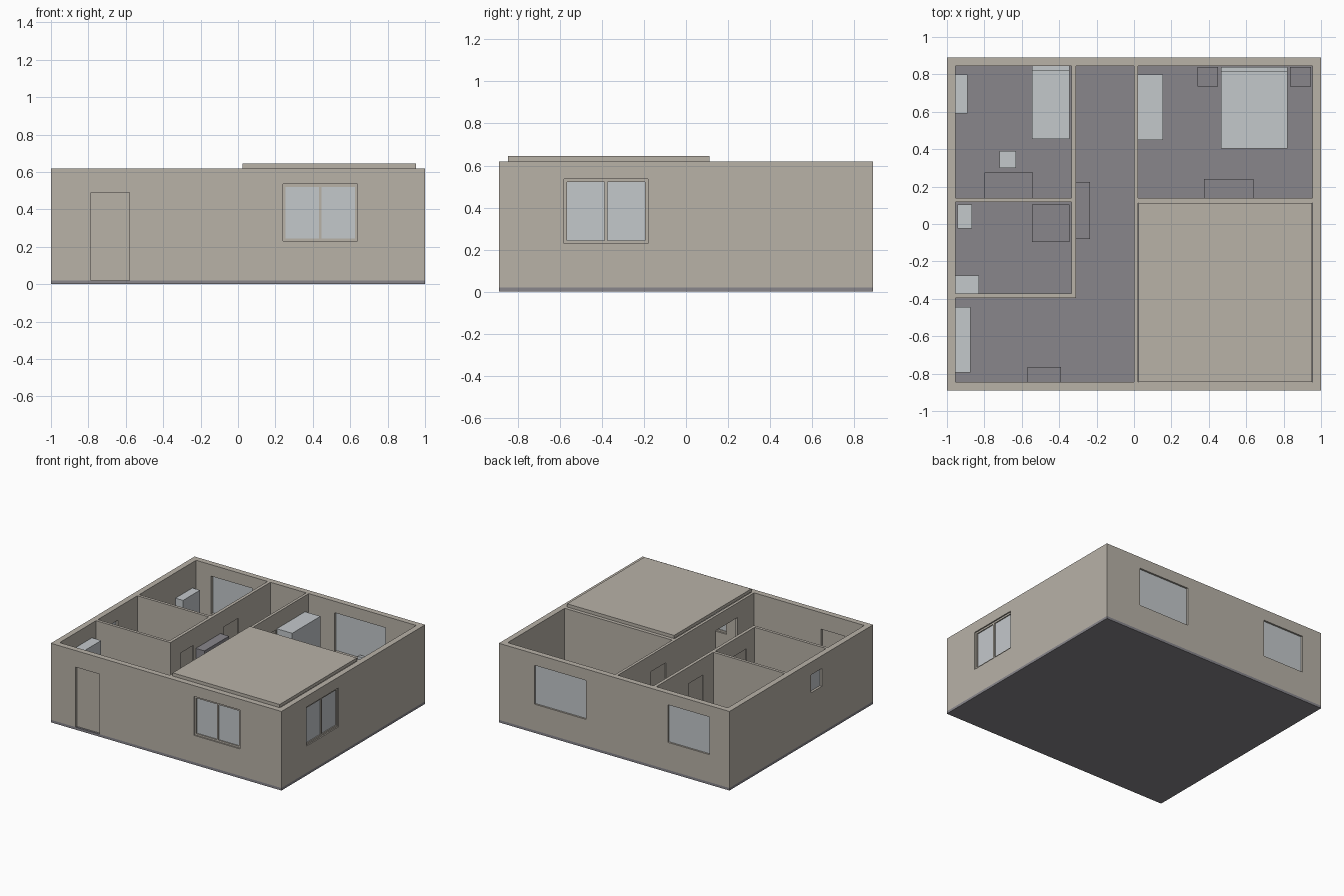
import bpy
import bmesh
from mathutils import Vector

cube = bpy.data.objects.get("Cube")
if cube:
    bpy.data.objects.remove(cube, do_unlink=True)


def material(name, rgb):
    m = bpy.data.materials.new(name)
    m.use_nodes = True
    m.diffuse_color = (*rgb, 1)
    bsdf = next(n for n in m.node_tree.nodes if n.type == 'BSDF_PRINCIPLED')
    bsdf.inputs["Base Color"].default_value = (*rgb, 1)
    return m


PLASTER = material("warm_plaster", (0.48, 0.445, 0.39))
SLATE = material("slate_grey", (0.246, 0.238, 0.26))
PALE = material("pale_blue_grey", (0.55, 0.58, 0.60))

FLOOR, TOP = 0.02, 0.62
IN_X, IN_Y = 0.955, 0.845
OUT_X, OUT_Y = 1.0, 0.89
DOOR_TOP = 0.49


def boxes(name, spans, mat):
    """One object from boxes given as ((x0, x1), (y0, y1), (z0, z1))."""
    bm = bmesh.new()
    for span in spans:
        lo, hi = Vector([s[0] for s in span]), Vector([s[1] for s in span])
        verts = bmesh.ops.create_cube(bm, size=1)["verts"]
        bmesh.ops.scale(bm, vec=hi - lo, verts=verts)
        bmesh.ops.translate(bm, vec=(lo + hi) / 2, verts=verts)
    mesh = bpy.data.meshes.new(name)
    bm.to_mesh(mesh)
    bm.free()
    mesh.materials.append(mat)
    obj = bpy.data.objects.new(name, mesh)
    bpy.context.collection.objects.link(obj)
    return obj


def oriented(axis, along, across, z):
    return (along, across, z) if axis == 'x' else (across, along, z)


def wall(name, axis, along, across, openings=()):
    """Straight wall; openings are (start, end, bottom, top), in order."""
    parts, pos = [], along[0]
    for a, b, low, high in openings:
        parts.append(((pos, a), (FLOOR, TOP)))
        if low > FLOOR:
            parts.append(((a, b), (FLOOR, low)))
        parts.append(((a, b), (high, TOP)))
        pos = b
    parts.append(((pos, along[1]), (FLOOR, TOP)))
    boxes(name, [oriented(axis, r, across, z) for r, z in parts], PLASTER)


def panel(name, axis, opening, depth, mat):
    a, b, low, high = opening
    boxes(name, [oriented(axis, (a, b), depth, (low, high))], mat)


def window_frame(name, axis, opening, depth):
    a, b, low, high = opening
    mid, w = (a + b) / 2, 0.014
    bars = [((a, a + w), (low, high)), ((b - w, b), (low, high)),
            ((mid - w / 2, mid + w / 2), (low, high)),
            ((a, b), (low, low + w)), ((a, b), (high - w, high))]
    boxes(name, [oriented(axis, r, depth, z) for r, z in bars], PLASTER)


# Floor slab
boxes("floor_slab", [((-OUT_X, OUT_X), (-OUT_Y, OUT_Y), (0, FLOOR))], SLATE)

# Openings in the outer walls
front_door = (-0.785, -0.58, FLOOR, DOOR_TOP)
front_window = (0.24, 0.64, 0.23, 0.535)
side_window = (-0.58, -0.18, 0.23, 0.535)
small_back_window = (-0.825, -0.465, 0.235, 0.53)
large_back_window = (0.245, 0.69, 0.225, 0.53)
bath_window = (-0.255, -0.12, 0.38, 0.52)

# Outer walls
wall("front_wall", 'x', (-OUT_X, OUT_X), (-OUT_Y, -IN_Y), [front_door, front_window])
wall("back_wall", 'x', (-OUT_X, OUT_X), (IN_Y, OUT_Y),
     [small_back_window, large_back_window])
wall("left_wall", 'y', (-IN_Y, IN_Y), (IN_X, OUT_X), [side_window])
wall("right_wall", 'y', (-IN_Y, IN_Y), (-OUT_X, -IN_X), [bath_window])

# Inner walls with their doorways
bedroom_door = (0.265, 0.45, FLOOR, DOOR_TOP)
main_bedroom_door = (0.25, 0.44, FLOOR, DOOR_TOP)
bath_door = (-0.27, -0.11, FLOOR, DOOR_TOP)
living_doorway = (-0.64, -0.37, FLOOR, 0.505)
wall("corridor_wall", 'y', (-0.395, IN_Y), (-0.335, -0.31), [bath_door, bedroom_door])
wall("central_wall", 'y', (-IN_Y, IN_Y), (0, 0.022),
     [living_doorway, main_bedroom_door])
wall("bedroom_bath_wall", 'x', (-IN_X, -0.335), (0.117, 0.14))
wall("bath_kitchen_wall", 'x', (-IN_X, -0.335), (-0.395, -0.372))
wall("living_bedroom_wall", 'x', (0.022, IN_X), (0.112, 0.14))

# Door leaves
panel("front_door", 'x', front_door, (-0.875, -0.86), PLASTER)
panel("bedroom_door", 'y', bedroom_door, (-0.327, -0.318), PLASTER)
panel("bath_door", 'y', bath_door, (-0.327, -0.318), PLASTER)
panel("main_bedroom_door", 'y', main_bedroom_door, (0.007, 0.016), PLASTER)

# Window panes and the two-light frames
for name, axis, opening, depth in (
        ("front_window", 'x', front_window, (-0.872, -0.863)),
        ("side_window", 'y', side_window, (0.973, 0.982)),
        ("small_back_window", 'x', small_back_window, (0.867, 0.876)),
        ("large_back_window", 'x', large_back_window, (0.867, 0.876)),
        ("bath_window", 'y', bath_window, (-0.982, -0.973))):
    panel(name + "_pane", axis, opening, depth, PALE)
window_frame("front_window_frame", 'x', front_window, (-0.88, -0.858))
window_frame("side_window_frame", 'y', side_window, (0.968, 0.99))

# Roof panel over the living room
boxes("roof_panel", [((0.025, 0.953), (-0.845, 0.112), (TOP, 0.645))], PLASTER)


def furniture(name, x, y, height, mat):
    return boxes(name, [(x, y, (FLOOR, height))], mat)


def bed(name, x, y, head_height):
    head = y[1] - 0.025
    boxes(name, [(x, (y[0], head), (FLOOR, 0.15)),
                 (x, (head, y[1]), (FLOOR, head_height))], PALE)


# Small bedroom
bed("single_bed", (-0.545, -0.345), (0.455, IN_Y), 0.22)
furniture("small_wardrobe", (-IN_X, -0.89), (0.59, 0.80), 0.42, PALE)
furniture("stool", (-0.72, -0.63), (0.30, 0.39), 0.13, PALE)
furniture("desk", (-0.80, -0.54), (0.14, 0.275), 0.19, SLATE)

# Main bedroom
bed("double_bed", (0.465, 0.82), (0.405, 0.84), 0.26)
furniture("main_wardrobe", (0.022, 0.155), (0.45, 0.80), 0.495, PALE)
furniture("low_cabinet", (0.375, 0.64), (0.14, 0.24), 0.15, SLATE)
for side, x in (("right", 0.34), ("left", 0.835)):
    furniture(side + "_nightstand", (x, x + 0.11), (0.735, 0.84), 0.14, SLATE)

# Bathroom
furniture("toilet", (-0.945, -0.865), (-0.025, 0.105), 0.13, PALE)
furniture("washbasin", (-IN_X, -0.83), (-0.372, -0.275), 0.21, PALE)
furniture("shower_tray", (-0.545, -0.345), (-0.095, 0.105), 0.04, SLATE)

# Kitchen, corridor and entrance
furniture("kitchen_cupboard", (-IN_X, -0.875), (-0.795, -0.445), 0.505, PALE)
furniture("corridor_cabinet", (-0.31, -0.235), (-0.08, 0.225), 0.455, SLATE)
furniture("shoe_bench", (-0.57, -0.39), (-IN_Y, -0.765), 0.18, SLATE)
